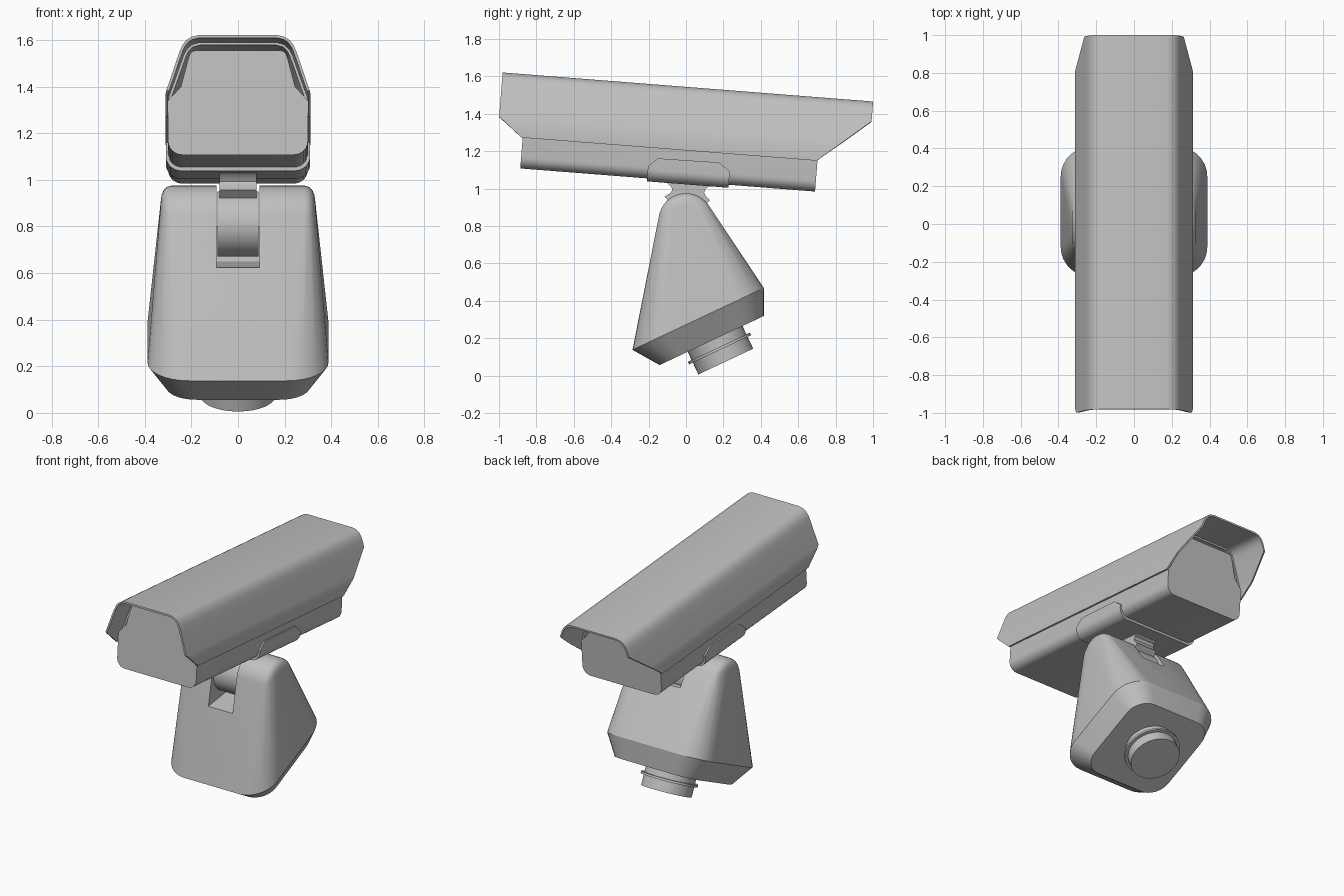
import bpy, bmesh, math
from mathutils import Matrix, Vector

if "Cube" in bpy.data.objects:
    bpy.data.objects.remove(bpy.data.objects["Cube"], do_unlink=True)

grey = bpy.data.materials.new("light grey")
grey.use_nodes = True
COLOUR = (0.53, 0.53, 0.53, 1)
grey.diffuse_color = COLOUR
grey.node_tree.nodes["Principled BSDF"].inputs["Base Color"].default_value = COLOUR

CAM_TILT = Matrix.Rotation(math.radians(-4.48), 4, 'X')
BASE_TILT = Matrix.Rotation(math.radians(25.2), 4, 'X')


def activate(ob):
    bpy.ops.object.select_all(action='DESELECT')
    ob.select_set(True)
    bpy.context.view_layer.objects.active = ob


def finish(name, bm, matrix=None, recalc=True):
    if recalc:
        bmesh.ops.recalc_face_normals(bm, faces=bm.faces)
    me = bpy.data.meshes.new(name)
    bm.to_mesh(me)
    bm.free()
    me.materials.append(grey)
    ob = bpy.data.objects.new(name, me)
    bpy.context.collection.objects.link(ob)
    if matrix:
        ob.matrix_world = matrix
    return ob


def smooth(ob):
    activate(ob)
    bpy.ops.object.shade_smooth_by_angle(angle=math.radians(30))


def loft(name, rings, matrix=None):
    """Solid through rings of equal point count, capped at both ends."""
    bm = bmesh.new()
    vs = [[bm.verts.new(p) for p in r] for r in rings]
    n = len(vs[0])
    for a, b in zip(vs, vs[1:]):
        for i in range(n):
            j = (i + 1) % n
            bm.faces.new((a[i], a[j], b[j], b[i]))
    bm.faces.new(vs[0])
    bm.faces.new(vs[-1])
    return finish(name, bm, matrix)


def arc(cx, cy, r, a0, a1, n=8):
    return [(cx + r * math.cos(math.radians(a0 + (a1 - a0) * i / n)),
             cy + r * math.sin(math.radians(a0 + (a1 - a0) * i / n))) for i in range(n + 1)]


def mirrored(half):
    """Right half of a section, bottom to top, completed with its left half."""
    return half + [(-x, z) for x, z in reversed(half)]


def rounded_square(h, r):
    c = h - r
    return (arc(c, c, r, 0, 90) + arc(-c, c, r, 90, 180)
            + arc(-c, -c, r, 180, 270) + arc(c, -c, r, 270, 360))


# --- camera housing (built level, then tilted) ---
body = mirrored(arc(0.24, 1.095, 0.06, -90, 0)
                + [(0.30, 1.268), (0.245, 1.328), (0.213, 1.45)]
                + arc(0.18, 1.454, 0.03, 10, 90, 4))
smooth(loft("camera_body", [[(x, u, z) for x, z in body] for u in (-0.97, 0.611)], CAM_TILT))


def lerp_u(z, z0, u0, z1, u1):
    t = min(max((z - z0) / (z1 - z0), 0), 1)
    return u0 + (u1 - u0) * t


def shell(name, half, front, back, thickness):
    """Thin cover over a section, with its ends cut along side-on slopes."""
    pts = list(reversed(mirrored(half)))
    bm = bmesh.new()
    f = [bm.verts.new((x, front(z), z)) for x, z in pts]
    b = [bm.verts.new((x, back(z), z)) for x, z in pts]
    for i in range(len(pts) - 1):
        bm.faces.new((f[i], f[i + 1], b[i + 1], b[i]))
    ob = finish(name, bm, CAM_TILT, recalc=False)
    mod = ob.modifiers.new("thickness", 'SOLIDIFY')
    mod.thickness = thickness
    mod.offset = -1
    mod.use_even_offset = True
    activate(ob)
    bpy.ops.object.modifier_apply(modifier=mod.name)
    smooth(ob)


# Sun hood with raked front and rear edges
hood = [(0.312, 1.20), (0.312, 1.285), (0.307, 1.303), (0.263, 1.433), (0.249, 1.473),
        (0.238, 1.497), (0.222, 1.518), (0.20, 1.532), (0.17, 1.539)]
shell("sun_hood", hood,
      lambda z: lerp_u(z, 1.203, -0.977, 1.303, -1.104),
      lambda z: lerp_u(z, 1.201, 0.608, 1.433, 0.883), 0.012)

# Inner liner under the hood
liner = [(0.298, 1.272), (0.298, 1.285), (0.234, 1.465), (0.222, 1.49), (0.20, 1.512), (0.165, 1.522)]
shell("hood_liner", liner, lambda z: -0.93, lambda z: 0.60, 0.012)

# Saddle bracket hugging the underside, its top edge stepping down at both ends
rings = []
for u, top in ((-0.29, 1.10), (-0.24, 1.146), (0.085, 1.15), (0.148, 1.107)):
    section = mirrored(arc(0.245, 1.084, 0.065, -90, 0) + [(0.31, top)])
    rings.append([(x, u, z) for x, z in section])
smooth(loft("saddle_bracket", rings, CAM_TILT))

# Waisted neck between bracket and pivot drum
neck = [(-0.18, 1.03), (-0.18, 1.018), (-0.158, 1.00), (-0.15, 0.985), (-0.16, 0.965), (-0.19, 0.945),
        (-0.12, 0.88), (0.0, 0.88), (0.055, 0.945), (0.03, 0.965), (0.02, 0.985), (0.026, 1.005),
        (0.045, 1.018), (0.045, 1.03)]
smooth(loft("neck", [[(x, u, z) for u, z in neck] for x in (-0.08, 0.08)], CAM_TILT))

# Pivot drum in the slot
drum = arc(0, 0.81, 0.14, 0, 352.5, 47)
smooth(loft("pivot_drum", [[(x, y, z) for y, z in drum] for x in (-0.088, 0.088)]))

# --- pan and tilt base: hull of tilted rim, foot and rounded ridge ---
rim = Matrix.Translation((0, 0.065, 0.303)) @ BASE_TILT
foot = Matrix.Translation((0, 0.1375, 0.1875)) @ BASE_TILT
bm = bmesh.new()
for m, h, r in ((rim, 0.388, 0.18), (foot, 0.308, 0.13)):
    for x, y in rounded_square(h, r):
        bm.verts.new(m @ Vector((x, y, 0)))
for x, r in ((0.285, 0.147), (0.304, 0.142), (0.318, 0.129), (0.327, 0.11), (0.331, 0.085)):
    for s in (-1, 1):
        for y, z in arc(0, 0.828, r, -45, 225, 30):
            bm.verts.new((s * x, y, z))
hull = bmesh.ops.convex_hull(bm, input=bm.verts)
loose = [v for v in bm.verts if not v.link_faces]
bmesh.ops.delete(bm, geom=loose, context='VERTS')
bmesh.ops.dissolve_limit(bm, angle_limit=math.radians(0.5), verts=bm.verts, edges=bm.edges)
base = finish("tilt_base", bm)

# Slot for the drum, deeper at the front than at the back
slot = [(-0.5, 0.58), (0.0, 0.65), (0.11, 0.74), (0.16, 0.80), (0.5, 0.80), (0.5, 1.2), (-0.5, 1.2)]
cutter = loft("slot_cutter", [[(x, y, z) for y, z in slot] for x in (-0.092, 0.092)])
cutter.hide_render = True
mod = base.modifiers.new("slot", 'BOOLEAN')
mod.operation = 'DIFFERENCE'
mod.solver = 'EXACT'
mod.object = cutter
activate(base)
bpy.ops.object.modifier_apply(modifier=mod.name)
bpy.data.objects.remove(cutter, do_unlink=True)
smooth(base)

# Mounting collar and its clamp ring, square to the foot
mount = Matrix.Translation((0, 0.2125, 0.075)) @ BASE_TILT
for name, r, z0, z1 in (("mount_collar", 0.162, 0.0, 0.15), ("clamp_ring", 0.183, 0.07, 0.085)):
    circle = arc(0, 0, r, 0, 352.5, 47)
    smooth(loft(name, [[(x, y, z) for x, y in circle] for z in (z0, z1)], mount))
